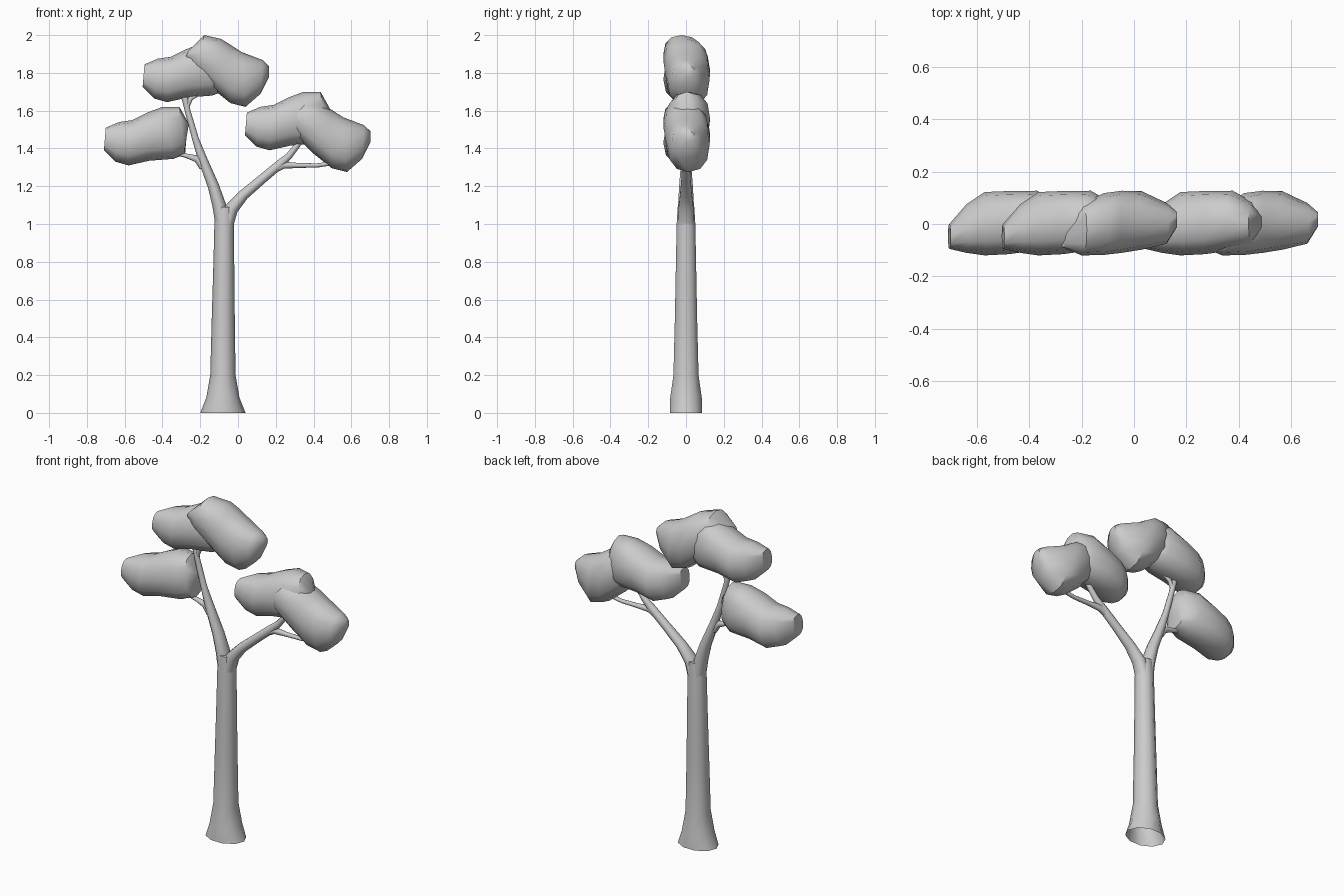
import bpy, bmesh, math
from mathutils import Vector

if "Cube" in bpy.data.objects:
    bpy.data.objects.remove(bpy.data.objects["Cube"])


def loft(name, rings, cap_start=True, cap_end=True, offset=(0, 0)):
    """Skin a list of equal-length rings into one smooth-shaded mesh."""
    bm = bmesh.new()
    vs = [[bm.verts.new(p) for p in ring] for ring in rings]
    n = len(vs[0])
    for a, b in zip(vs, vs[1:]):
        for i in range(n):
            j = (i + 1) % n
            bm.faces.new((a[i], a[j], b[j], b[i]))
    for ring, cap in ((vs[0], cap_start), (vs[-1], cap_end)):
        if cap:
            c = bm.faces.new(ring)
            bmesh.ops.triangulate(bm, faces=[c])
    bmesh.ops.recalc_face_normals(bm, faces=bm.faces)
    me = bpy.data.meshes.new(name)
    bm.to_mesh(me)
    bm.free()
    ob = bpy.data.objects.new(name, me)
    bpy.context.collection.objects.link(ob)
    ob.location = (offset[0], 0, offset[1])
    bpy.ops.object.select_all(action='DESELECT')
    ob.select_set(True)
    bpy.context.view_layer.objects.active = ob
    bpy.ops.object.shade_smooth_by_angle(angle=math.radians(45))
    return ob


def tube(name, path, cap_start=True, sides=10):
    """Path entries: x, z, half width in the front view, half depth."""
    pts = [Vector((p[0], 0, p[1])) for p in path]
    rings = []
    for k, (x, z, w, d) in enumerate(path):
        t = (pts[min(k + 1, len(pts) - 1)] - pts[max(k - 1, 0)]).normalized()
        side = Vector((t.z, 0, -t.x))
        rings.append([pts[k] + side * w * math.cos(a) + Vector((0, d * math.sin(a), 0))
                      for a in (2 * math.pi * i / sides for i in range(sides))])
    return loft(name, rings, cap_start)


def foliage(name, stations, offset, sides=12):
    """Stations: low x, low z, high x, high z, front y, back y."""
    def soft(v):
        return math.copysign(abs(v) ** 0.85, v)
    rings = []
    for xl, zl, xh, zh, y0, y1 in stations:
        lo, hi = Vector((xl, 0, zl)), Vector((xh, 0, zh))
        mid, up = (lo + hi) / 2, (hi - lo) / 2
        rings.append([mid + up * soft(math.cos(a))
                      + Vector((0, (y0 + y1) / 2 + (y1 - y0) / 2 * soft(math.sin(a)), 0))
                      for a in (2 * math.pi * i / sides for i in range(sides))])
    return loft(name, rings, offset=offset)


# Trunk, flared and open at the foot
tube("trunk", [(-.08, 0, .12, .09), (-.08, .08, .088, .088), (-.08, .2, .067, .07),
               (-.078, .5, .061, .062), (-.075, .8, .055, .056), (-.073, 1.0, .052, .052),
               (-.07, 1.09, .05, .046)], cap_start=False)

# Main limbs
tube("left_limb", [(-.085, 1.0, .035, .046), (-.1, 1.1, .036, .044), (-.13, 1.2, .03, .038),
                   (-.19, 1.35, .024, .026), (-.225, 1.45, .018, .018),
                   (-.267, 1.6, .015, .015), (-.28, 1.66, .017, .015), (-.31, 1.72, .012, .012)])
tube("right_limb", [(-.058, 1.0, .035, .046), (-.035, 1.08, .036, .042), (.03, 1.155, .028, .033),
                    (.13, 1.24, .025, .025), (.22, 1.315, .024, .022),
                    (.27, 1.36, .018, .018), (.34, 1.45, .014, .014)])

# Twigs reaching into the foliage
tube("left_twig", [(-.185, 1.3, .02, .02), (-.215, 1.345, .02, .018),
                   (-.27, 1.36, .012, .013), (-.36, 1.385, .01, .012)])
tube("top_twig", [(-.27, 1.62, .013, .013), (-.25, 1.665, .012, .012), (-.19, 1.70, .01, .01)])
tube("right_twig", [(.17, 1.275, .018, .018), (.24, 1.312, .02, .018),
                    (.32, 1.31, .013, .014), (.42, 1.31, .011, .012), (.52, 1.325, .011, .012)])

# Clumps rising to the right
rising = [(-.71, 1.39, -.70, 1.51, -.095, 0), (-.65, 1.33, -.63, 1.54, -.11, .075),
          (-.58, 1.31, -.56, 1.55, -.12, .122), (-.47, 1.335, -.48, 1.59, -.115, .126),
          (-.34, 1.345, -.40, 1.62, -.10, .127), (-.28, 1.37, -.31, 1.62, -.075, .085),
          (-.275, 1.44, -.26, 1.53, -.03, .045)]
for side, off in (("left", (0, 0)), ("top_left", (.205, .335)), ("right_inner", (.747, .08))):
    foliage("foliage_" + side, rising, off)

# Clumps falling to the right
falling = [(-.28, 1.88, -.26, 1.92, -.09, -.02), (-.22, 1.80, -.18, 2.0, -.12, .075),
           (-.14, 1.72, -.09, 1.98, -.118, .118), (-.04, 1.64, -.05, 1.955, -.11, .127),
           (.04, 1.62, .02, 1.91, -.098, .125), (.12, 1.69, .13, 1.868, -.075, .08),
           (.165, 1.78, .165, 1.835, -.01, .045)]
for side, off in (("top", (0, 0)), ("right_outer", (.537, -.345))):
    foliage("foliage_" + side, falling, off)
